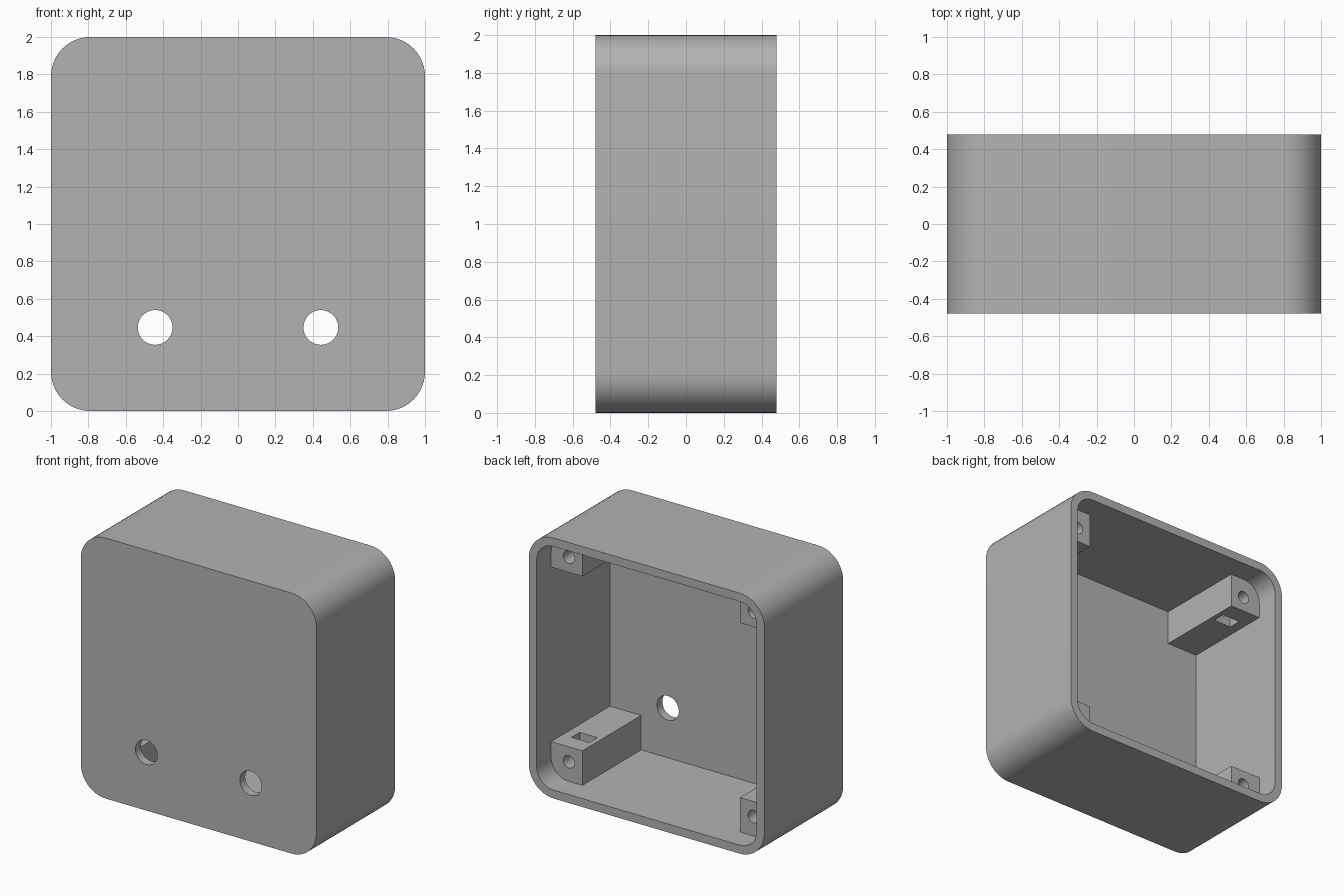
import bpy
import bmesh
import math
from mathutils import Matrix, Vector

if "Cube" in bpy.data.objects:
    bpy.data.objects.remove(bpy.data.objects["Cube"], do_unlink=True)

HALF = 1.0         # half width and half height
DEPTH = 0.478      # half depth
WALL = 0.065
RADIUS = 0.21
INNER = HALF - WALL
POST = 0.265       # post width
POST_BACK = 0.30   # y of the post ends
SCREW = 0.785      # screw offset from the centre

grey = bpy.data.materials.new("grey plastic")
grey.use_nodes = True
colour = (0.45, 0.45, 0.45, 1)
grey.diffuse_color = colour
grey.node_tree.nodes["Principled BSDF"].inputs["Base Color"].default_value = colour


def rounded_corner(x, z, sx, sz, r, steps=12):
    """Arc points of one rounded corner, ordered from the side to the top."""
    return [(sx * (x - r + r * math.cos(a)), sz * (z - r + r * math.sin(a)))
            for a in (math.pi / 2 * i / steps for i in range(steps + 1))]


def rounded_square(half, r):
    points = []
    for sx, sz in ((1, 1), (-1, 1), (-1, -1), (1, -1)):
        arc = rounded_corner(half, half, sx, sz, r)
        points += arc if sx * sz > 0 else arc[::-1]
    return points


def circle(x, z, r, steps=32):
    return [(x + r * math.cos(2 * math.pi * i / steps),
             z + r * math.sin(2 * math.pi * i / steps)) for i in range(steps)]


def prism(name, points, y0, y1):
    """Extrude an x-z profile, given about the box centre, from y0 to y1."""
    bm = bmesh.new()
    face = bm.faces.new([bm.verts.new((x, y0, z + HALF)) for x, z in points])
    top = bmesh.ops.extrude_face_region(bm, geom=[face])["geom"]
    bmesh.ops.translate(bm, vec=Vector((0, y1 - y0, 0)),
                        verts=[v for v in top if isinstance(v, bmesh.types.BMVert)])
    bmesh.ops.recalc_face_normals(bm, faces=bm.faces)
    mesh = bpy.data.meshes.new(name)
    bm.to_mesh(mesh)
    bm.free()
    mesh.materials.append(grey)
    obj = bpy.data.objects.new(name, mesh)
    bpy.context.collection.objects.link(obj)
    return obj


def activate(obj):
    bpy.ops.object.select_all(action="DESELECT")
    obj.select_set(True)
    bpy.context.view_layer.objects.active = obj


def cut(obj, cutter):
    """Subtract the cutter and discard it."""
    cutter.hide_render = True
    mod = obj.modifiers.new("cut", "BOOLEAN")
    mod.operation = "DIFFERENCE"
    mod.solver = "EXACT"
    mod.object = cutter
    activate(obj)
    bpy.ops.object.modifier_apply(modifier=mod.name)
    bpy.data.objects.remove(cutter, do_unlink=True)


def smooth(obj):
    activate(obj)
    bpy.ops.object.shade_smooth_by_angle(angle=math.radians(30))


# Open-backed shell with two round holes through the front
shell = prism("shell", rounded_square(HALF, RADIUS), -DEPTH, DEPTH)
cut(shell, prism("cavity", rounded_square(INNER, RADIUS - WALL), WALL - DEPTH, DEPTH + 0.1))
for side in (-1, 1):
    cut(shell, prism("front_hole", circle(side * 0.443, -0.553, 0.093), -DEPTH - 0.1, 0))
smooth(shell)

# Corner screw posts, sunk slightly into the walls
SINK = 0.01
inside = INNER - POST
for sx, x_name in ((1, "left"), (-1, "right")):
    for sz, z_name in ((1, "top"), (-1, "bottom")):
        edge = INNER + SINK
        profile = [(sx * inside, sz * inside), (sx * edge, sz * inside)]
        profile += rounded_corner(edge, edge, sx, sz, RADIUS - WALL + SINK)
        profile.append((sx * inside, sz * edge))
        # The first arc point closes the side, so drop the square corner
        profile = [p for i, p in enumerate(profile) if i == 0 or p != profile[i - 1]]
        post = prism(f"{z_name}_{x_name}_post", profile, WALL - DEPTH - SINK, POST_BACK)
        # Screw hole in the end
        cut(post, prism("screw_hole", circle(sx * SCREW, sz * SCREW, 0.048, 24),
                        -0.05, POST_BACK + 0.1))
        # Nut slot opening toward the middle of the box
        xs = (sx * SCREW - 0.075, sx * SCREW + 0.075)
        zs = (sz * (inside - 0.1), sz * (SCREW + 0.075))
        slot = [(xs[0], zs[0]), (xs[1], zs[0]), (xs[1], zs[1]), (xs[0], zs[1])]
        cut(post, prism("nut_slot", slot, 0.06, 0.16))
        smooth(post)
